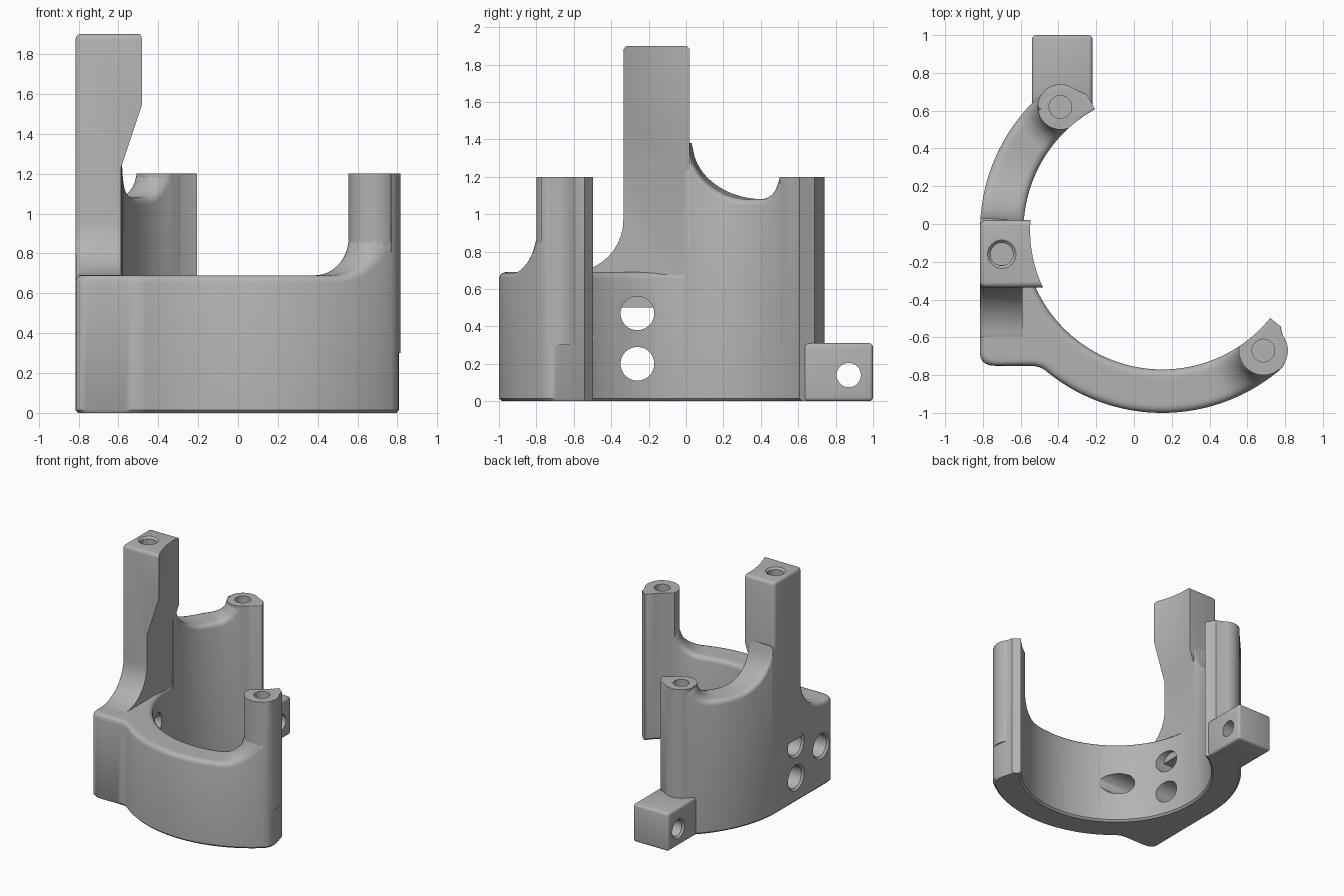
import bpy, bmesh, math
from mathutils import Matrix, Vector

if "Cube" in bpy.data.objects:
    bpy.data.objects.remove(bpy.data.objects["Cube"], do_unlink=True)

grey = bpy.data.materials.new("plain_grey")
grey.use_nodes = True
grey.diffuse_color = (0.45, 0.45, 0.45, 1)
grey.node_tree.nodes["Principled BSDF"].inputs["Base Color"].default_value = (0.45, 0.45, 0.45, 1)

CX, CY = 0.15, -0.035          # ring centre
R_IN, R_OUT = 0.735, 0.965
BACK_POST = (-0.39, 0.62, 0.12)     # x, y, radius
RIGHT_POST = (0.685, -0.67, 0.13)
POST_TOP = 1.2
BACK_A, RIGHT_A = 129.5, 310        # ring angles of the posts


def add_object(name, bm):
    bmesh.ops.recalc_face_normals(bm, faces=bm.faces)
    mesh = bpy.data.meshes.new(name)
    bm.to_mesh(mesh)
    bm.free()
    mesh.materials.append(grey)
    ob = bpy.data.objects.new(name, mesh)
    bpy.context.collection.objects.link(ob)
    return ob


def apply(ob, mod):
    bpy.context.view_layer.objects.active = ob
    bpy.ops.object.modifier_apply(modifier=mod.name)


def bevel(ob, width):
    mod = ob.modifiers.new("Bevel", "BEVEL")
    mod.width, mod.segments = width, 3
    mod.limit_method, mod.angle_limit = "ANGLE", math.radians(40)
    apply(ob, mod)


def cut(ob, cutter):
    mod = ob.modifiers.new("Cut", "BOOLEAN")
    mod.operation, mod.solver, mod.object = "DIFFERENCE", "EXACT", cutter
    apply(ob, mod)
    bpy.data.objects.remove(cutter, do_unlink=True)


def cylinder(name, start, axis, length, r1, r2=None, sides=48):
    bm = bmesh.new()
    turn = Vector((0, 0, 1)).rotation_difference(Vector(axis)).to_matrix().to_4x4()
    place = Matrix.Translation(start) @ turn @ Matrix.Translation((0, 0, length / 2))
    bmesh.ops.create_cone(bm, cap_ends=True, segments=sides, radius1=r1,
                          radius2=r1 if r2 is None else r2, depth=length, matrix=place)
    return add_object(name, bm)


def prism(name, points, axis, lo, hi):
    """Extrude a (y, z) profile along x, or an (x, z) profile along y."""
    bm = bmesh.new()
    spots = [(lo, a, b) if axis == "x" else (a, lo, b) for a, b in points]
    face = bm.faces.new([bm.verts.new(p) for p in spots])
    new = bmesh.ops.extrude_face_region(bm, geom=[face])["geom"]
    move = Vector((hi - lo, 0, 0)) if axis == "x" else Vector((0, hi - lo, 0))
    bmesh.ops.translate(bm, vec=move, verts=[v for v in new if isinstance(v, bmesh.types.BMVert)])
    return add_object(name, bm)


def drill(ob, start, axis, length, radius):
    """Round hole with a small chamfer at its mouth."""
    start, axis = Vector(start), Vector(axis)
    cut(ob, cylinder("hole_cutter", start - axis * 0.05, axis, length + 0.05, radius))
    cut(ob, cylinder("chamfer_cutter", start - axis * 0.015, axis, 0.03, radius + 0.03, radius))


def lerp_table(table, a):
    for (a0, v0), (a1, v1) in zip(table, table[1:]):
        if a <= a1:
            return v0 + (v1 - v0) * max(0, (a - a0) / (a1 - a0))
    return table[-1][1]


def raw_outer(deg):
    """Outer radius: round ring, square front left corner, tapered ends."""
    if 180 < deg < 235:
        c, s = abs(math.cos(math.radians(deg))), abs(math.sin(math.radians(deg)))
        return max(R_OUT, min(R_OUT / c, 0.715 / s))
    return lerp_table([(118, 0.80), (124.4, 0.939), (127.5, R_OUT), (312.5, R_OUT),
                       (316, 0.918), (321.5, 0.785)], deg)


def outer(deg):
    return sum(raw_outer(deg + k) for k in (-2, -1, 0, 1, 2)) / 5


def flare(x, y, post, radius, base):
    """Concave fillet that climbs from base towards a round post."""
    s = math.hypot(x - post[0], y - post[1]) - post[2]
    s = min(max(s, 0), radius)
    return base + radius - math.sqrt(radius ** 2 - (radius - s) ** 2)


def height(deg, d):
    if deg <= BACK_A or deg >= RIGHT_A:
        return POST_TOP
    a = math.radians(deg)
    x, y = CX + d * math.cos(a), CY + d * math.sin(a)
    if deg >= 178:
        return flare(x, y, RIGHT_POST, 0.19, 0.69)
    k = min(max(0.32 - (CY + R_IN * math.sin(a)), 0), 0.3)
    return max(flare(x, y, BACK_POST, 0.12, 1.08), 1.38 - math.sqrt(0.09 - k * k))


# Ring wall: rounded section swept round the arc with a varying top
def section(deg):
    lo, hi = R_IN, outer(deg)
    is_post = deg <= BACK_A or deg >= RIGHT_A
    b = 0.004 if is_post else 0.035
    low = 0.015
    pts = [(lo, low), (lo + low, 0), (hi - low, 0), (hi, low)]
    edge = [(b * (1 - math.cos(t)), b * (1 - math.sin(t)))
            for t in (math.radians(q) for q in (0, 30, 60, 90))]
    top = [(hi - o, drop) for o, drop in edge]
    top += [(hi - b + (lo - hi + 2 * b) * k / 8, 0) for k in range(1, 8)]
    top += [(lo + o, drop) for o, drop in reversed(edge)]
    return pts + [(d, height(deg, d) - drop) for d, drop in top]


start, end = 119, 321
angles = {start + 1.0 * k for k in range(end - start + 1)}
angles |= {BACK_A, BACK_A + 0.1, RIGHT_A - 0.1, 177.6}
bm = bmesh.new()
rows = []
for deg in sorted(angles):
    a = math.radians(deg)
    rows.append([bm.verts.new((CX + d * math.cos(a), CY + d * math.sin(a), z))
                 for d, z in section(deg)])
for r0, r1 in zip(rows, rows[1:]):
    for i in range(len(r0)):
        j = (i + 1) % len(r0)
        bm.faces.new((r0[i], r0[j], r1[j], r1[i]))
bm.faces.new(rows[0])
bm.faces.new(rows[-1])
ring = add_object("ring_wall", bm)

# Cross holes in the flat left side
for y, z in ((-0.26, 0.47), (-0.26, 0.2), (-0.585, 0.335)):
    drill(ring, (-0.815, y, z), (1, 0, 0), 0.8, 0.09)

# Round posts at the two ends, trimmed to the bore
parts = [ring]
for name, (x, y, r) in (("back_post", BACK_POST), ("right_post", RIGHT_POST)):
    post = cylinder(name, (x, y, 0.3), (0, 0, 1), POST_TOP - 0.3, r)
    cut(post, cylinder("bore_cutter", (CX, CY, -0.5), (0, 0, 1), 3, R_IN, sides=160))
    for ob in (post, ring):
        cut(ob, cylinder("hole_cutter", (x, y, 0.9), (0, 0, 1), 0.5, 0.06))
    parts.append(post)

# Tall tower on the left with a swept foot
arc = [(-0.615 + 0.28 * math.cos(t), 0.97 - 0.28 * math.sin(t))
       for t in (math.radians(9 * k) for k in range(11))]
tower = prism("tower", [(0.02, 0.5), (0.02, 1.9), (-0.335, 1.9)] + arc + [(-0.615, 0.5)],
              "x", -0.815, -0.42)
bevel(tower, 0.025)
cut(tower, prism("neck_cutter", [(-0.59, 0.4), (-0.59, 1.22), (-0.48, 1.55), (0, 1.55), (0, 0.4)],
                 "y", -0.8, 0.1))
cut(tower, cylinder("bore_cutter", (CX, CY, -0.5), (0, 0, 1), 3, 0.70, sides=160))
drill(tower, (-0.7, -0.16, 1.9), (0, 0, -1), 0.35, 0.06)
parts.append(tower)

# Foot lug at the back
lug = prism("back_lug", [(0.62, 0), (1.0, 0), (1.0, 0.31), (0.62, 0.31)], "x", -0.54, -0.22)
bevel(lug, 0.02)
drill(lug, (-0.54, 0.87, 0.14), (1, 0, 0), 0.5, 0.065)
parts.append(lug)

bpy.ops.object.select_all(action="DESELECT")
for ob in parts:
    ob.select_set(True)
bpy.context.view_layer.objects.active = ring
bpy.ops.object.shade_smooth_by_angle(angle=math.radians(35))
